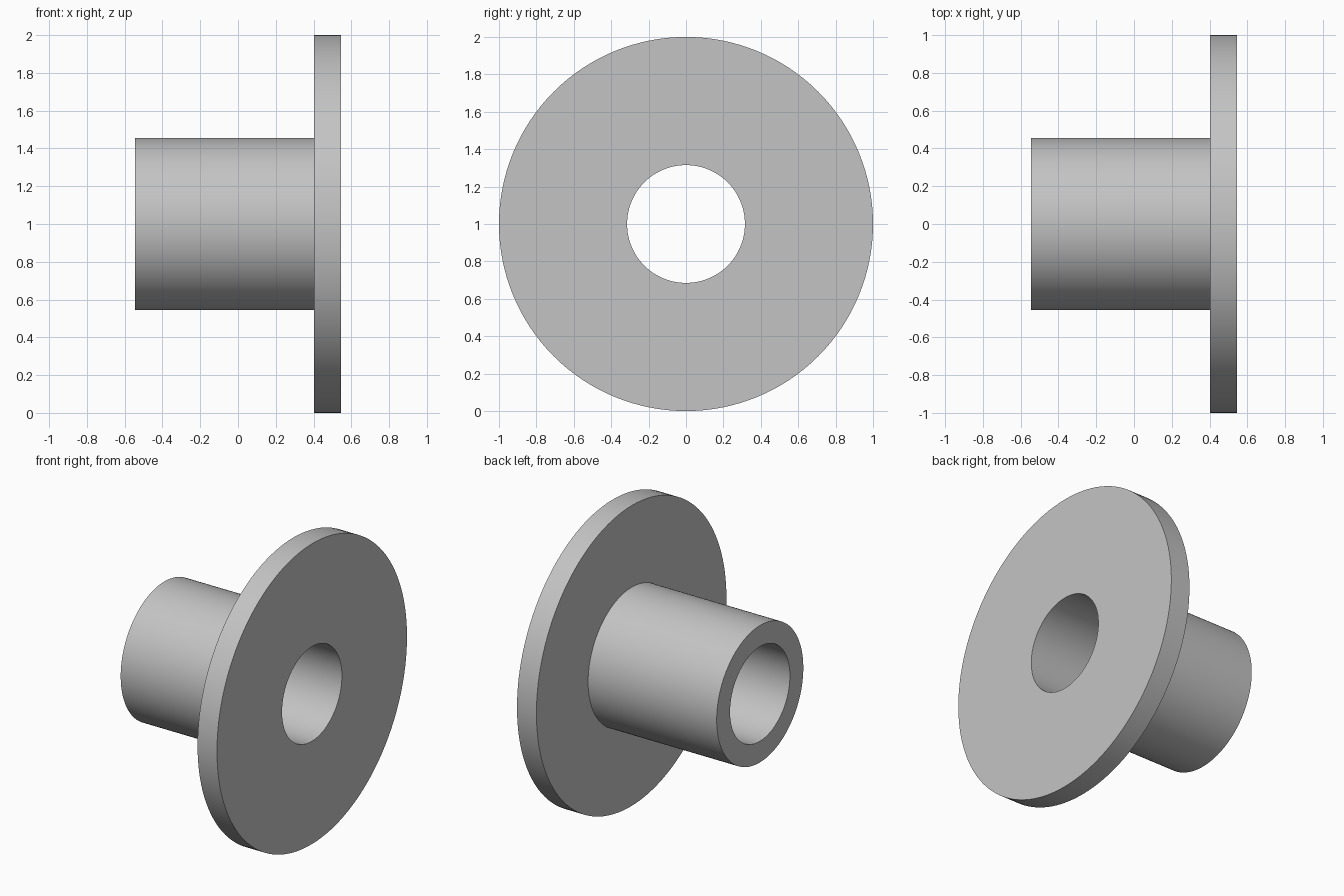
import bpy
import bmesh
from math import cos, sin, tau

SEGMENTS = 128
CENTRE_Z = 1.0

cube = bpy.data.objects.get("Cube")
if cube:
    bpy.data.objects.remove(cube, do_unlink=True)

grey = bpy.data.materials.new("light grey")
grey.use_nodes = True
colour = (0.55, 0.55, 0.55, 1)
grey.diffuse_color = colour
grey.node_tree.nodes["Principled BSDF"].inputs["Base Color"].default_value = colour


def turned_part(name, profile):
    """Sweep a closed (x, radius) profile around the horizontal x axis."""
    bm = bmesh.new()
    rings = []
    for x, r in profile:
        rings.append([bm.verts.new((x, r * cos(tau * i / SEGMENTS), r * sin(tau * i / SEGMENTS)))
                      for i in range(SEGMENTS)])
    for a, b in zip(rings, rings[1:] + rings[:1]):
        for i in range(SEGMENTS):
            j = (i + 1) % SEGMENTS
            bm.faces.new((a[i], a[j], b[j], b[i]))
    bmesh.ops.recalc_face_normals(bm, faces=bm.faces)
    mesh = bpy.data.meshes.new(name)
    bm.to_mesh(mesh)
    bm.free()
    mesh.materials.append(grey)
    obj = bpy.data.objects.new(name, mesh)
    obj.location.z = CENTRE_Z
    bpy.context.collection.objects.link(obj)
    bpy.ops.object.select_all(action="DESELECT")
    obj.select_set(True)
    bpy.context.view_layer.objects.active = obj
    bpy.ops.object.shade_smooth_by_angle()
    return obj


# Sleeve, flange and through bore as one turned solid
bore, sleeve, flange = 0.315, 0.456, 1.0
end, shoulder = 0.545, 0.402
turned_part("flanged_bushing", [
    (-end, bore), (-end, sleeve), (shoulder, sleeve),
    (shoulder, flange), (end, flange), (end, bore),
])
